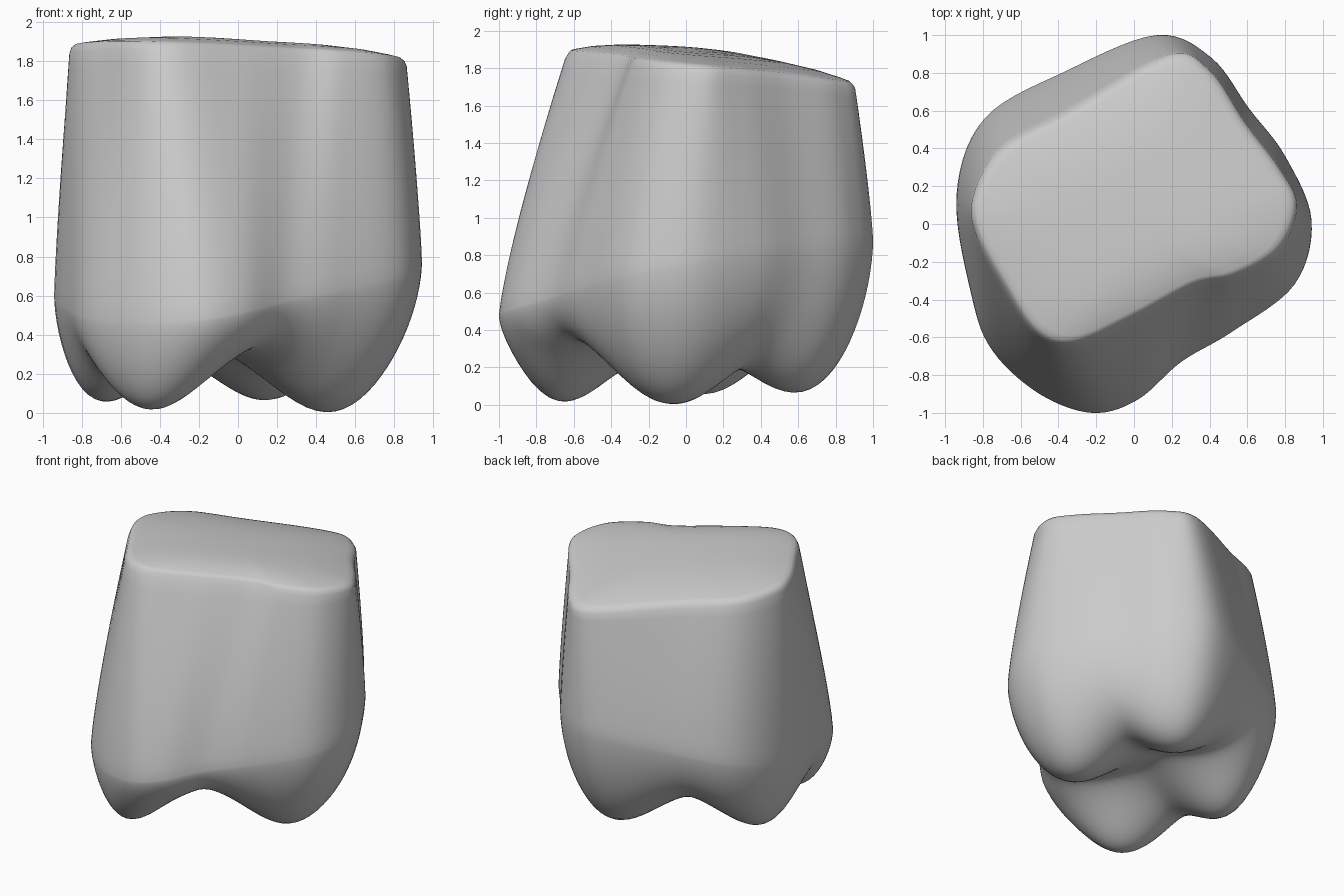
import bpy, bmesh, math
from mathutils import Vector

if "Cube" in bpy.data.objects:
    bpy.data.objects.remove(bpy.data.objects["Cube"], do_unlink=True)

# Matching outlines seen from above: widest girth and upper rim
GIRTH = [(.12, 1), (.41, .88), (.61, .61), (.8, .36), (.94, .02), (.85, -.32),
         (.52, -.57), (.25, -.73), (.02, -.93), (-.22, -1), (-.5, -.9), (-.75, -.67),
         (-.86, -.38), (-.94, .15), (-.79, .56), (-.36, .81)]
RIM = [(.18, .89), (.4, .81), (.59, .53), (.77, .29), (.86, .1), (.77, -.13),
       (.54, -.27), (.32, -.32), (0, -.49), (-.32, -.63), (-.52, -.57), (-.69, -.32),
       (-.83, -.06), (-.85, .14), (-.7, .4), (-.36, .59)]
# Cusp tips and one saddle between two of them: position, height
CUSPS = [(.47, -.07, 0), (-.51, -.74, -.06), (.15, .62, .05), (-.78, .1, 0),
         (-.66, -.3, .22)]
STEPS = 7


def closed_spline(points):
    """Smooth closed curve through the points."""
    pts = [Vector(p) for p in points]
    n = len(pts)
    out = []
    for i in range(n):
        a, b, c, d = (pts[(i + k) % n] for k in (-1, 0, 1, 2))
        for s in range(STEPS):
            t = s / STEPS
            out.append(b + (c - a) * t / 2 + (a * 2 - b * 5 + c * 4 - d) * t * t / 2
                       + (b * 3 - a - c * 3 + d) * t ** 3 / 2)
    return out


def cusp_height(p):
    """Rounded cusps separated by grooves."""
    total = 0
    for x, y, tip in CUSPS:
        d2 = (p.x - x) ** 2 + (p.y - y) ** 2
        total += ((.4 - tip) * math.exp(-d2 / .2)) ** 4
    return .4 - total ** .25


def girth_height(g):
    """The widest level sits lower at the front."""
    return .68 + .18 * g.y + .1 * g.x


def cap_height(p, r):
    return 1.9 - .08 * p.y - .04 * p.x - .06 * p.y ** 2 - .05 * r ** 4


girth, rim = closed_spline(GIRTH), closed_spline(RIM)
rings = []

# Chewing surface, from its centre out to the girth
BOTTOM = 28
for k in range(1, BOTTOM + 1):
    r = math.sin(k / BOTTOM * math.pi / 2)
    w = 1 - max(0, 1 - r ** 7) ** .6
    ring = []
    for g in girth:
        p = g * r
        ring.append((p.x, p.y, cusp_height(p) * (1 - w) + girth_height(g) * w))
    rings.append(ring)

# Side wall, narrowing to the rim
WALL = 16
for k in range(1, WALL + 1):
    t = k / WALL * .97
    ring = []
    for g, u in zip(girth, rim):
        p = g.lerp(u, t ** 1.25)
        low = girth_height(g)
        ring.append((p.x, p.y, low + (cap_height(u, 1) - low) * t))
    rings.append(ring)

# Softened edge and flat cap
for r in (.992, .97, .93, .8, .6, .4, .2):
    ring = []
    for u in rim:
        p = u * r
        ring.append((p.x, p.y, cap_height(p, r) - (.012 if r > .98 else 0)))
    rings.append(ring)

bm = bmesh.new()
loops = [[bm.verts.new(co) for co in ring] for ring in rings]
n = len(girth)
for low, high in zip(loops, loops[1:]):
    for i in range(n):
        j = (i + 1) % n
        bm.faces.new((low[i], low[j], high[j], high[i]))
origin = Vector((0, 0))
for loop, z in ((loops[0], cusp_height(origin)), (loops[-1], cap_height(origin, 0))):
    centre = bm.verts.new((0, 0, z))
    for i in range(n):
        bm.faces.new((loop[i], loop[(i + 1) % n], centre))
bmesh.ops.recalc_face_normals(bm, faces=bm.faces[:])

mesh = bpy.data.meshes.new("tooth_crown")
bm.to_mesh(mesh)
bm.free()
crown = bpy.data.objects.new("tooth_crown", mesh)
bpy.context.collection.objects.link(crown)

# Plain grey colour
grey = bpy.data.materials.new("light_grey")
grey.use_nodes = True
colour = (.6, .6, .6, 1)
grey.diffuse_color = colour
grey.node_tree.nodes["Principled BSDF"].inputs["Base Color"].default_value = colour
mesh.materials.append(grey)

bpy.context.view_layer.objects.active = crown
crown.select_set(True)
bpy.ops.object.shade_smooth_by_angle(angle=math.radians(50))
